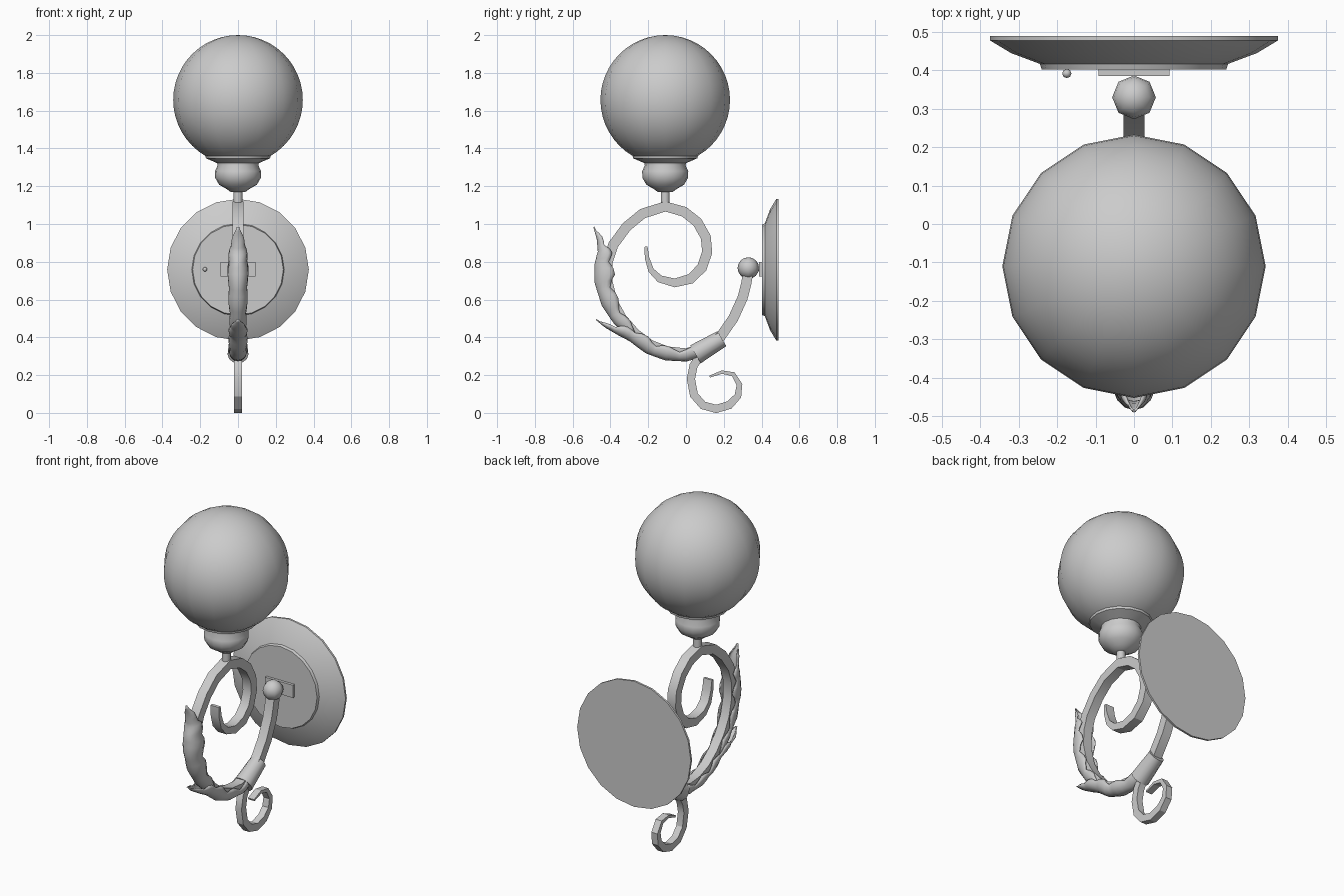
import bpy, bmesh, math
from mathutils import Vector, Matrix

cube = bpy.data.objects.get("Cube")
if cube:
    bpy.data.objects.remove(cube, do_unlink=True)

grey = bpy.data.materials.new("plain grey")
grey.use_nodes = True
grey.diffuse_color = (0.6, 0.6, 0.6, 1)
grey.node_tree.nodes["Principled BSDF"].inputs["Base Color"].default_value = (0.6, 0.6, 0.6, 1)


def finish(name, bm, angle=40):
    bmesh.ops.remove_doubles(bm, verts=bm.verts, dist=0.0002)
    bmesh.ops.recalc_face_normals(bm, faces=bm.faces)
    mesh = bpy.data.meshes.new(name)
    bm.to_mesh(mesh)
    bm.free()
    mesh.materials.append(grey)
    obj = bpy.data.objects.new(name, mesh)
    bpy.context.collection.objects.link(obj)
    bpy.ops.object.select_all(action='DESELECT')
    obj.select_set(True)
    bpy.context.view_layer.objects.active = obj
    bpy.ops.object.shade_smooth_by_angle(angle=math.radians(angle))
    return obj


def skin(bm, rings, closed):
    """Join rings of points with quads."""
    loops = [[bm.verts.new(p) for p in ring] for ring in rings]
    n = len(loops[0])
    for a, b in zip(loops, loops[1:]):
        for i in range(n if closed else n - 1):
            j = (i + 1) % n
            bm.faces.new((a[i], a[j], b[j], b[i]))
    return loops


def lathe(name, profile, sides, matrix, angle=40):
    bm = bmesh.new()
    turns = [2 * math.pi * i / sides for i in range(sides)]
    skin(bm, [[matrix @ Vector((r * math.cos(t), r * math.sin(t), h)) for t in turns]
              for r, h in profile], True)
    bmesh.ops.dissolve_degenerate(bm, edges=bm.edges, dist=0.0002)
    return finish(name, bm, angle)


def ball(name, centre, radius, segments, rings):
    bm = bmesh.new()
    bmesh.ops.create_uvsphere(bm, u_segments=segments, v_segments=rings, radius=radius,
                              matrix=Matrix.Translation(centre))
    return finish(name, bm, 60)


def frames(path):
    """Yield position and outward direction along a path in the side plane."""
    for i, p in enumerate(path):
        a, b = path[max(i - 1, 0)], path[min(i + 1, len(path) - 1)]
        t = Vector((0, b[0] - a[0], b[1] - a[1])).normalized()
        yield Vector((0, *p)), Vector((0, -t.z, t.y))


def bar(name, path, half_width, half_depth, tip, side=1):
    """Square iron bar that thins over its last few points."""
    bm = bmesh.new()
    rings = []
    for i, (p, n) in enumerate(frames(path)):
        k = min(1, tip + (1 - tip) * (len(path) - 1 - i) / 5)
        d, w = n * half_depth * k * side, Vector((half_width, 0, 0))
        rings.append([p + d + w, p + d - w, p - d - w, p - d + w])
    loops = skin(bm, rings, True)
    bm.faces.new(loops[0])
    bm.faces.new(loops[-1])
    return finish(name, bm, 30)


def leaf(name, path, widths, depths):
    """Curled shell hugging the outside of the arm, with a scalloped edge."""
    fine = []
    for i in range(len(path) - 1):
        for f in (0, 1 / 3, 2 / 3):
            fine.append([u + (v - u) * f for u, v in zip(
                (*path[i], widths[i], depths[i]), (*path[i + 1], widths[i + 1], depths[i + 1]))])
    fine.append([*path[-1], widths[-1], depths[-1]])
    bm = bmesh.new()
    rings = []
    for i, (p, n) in enumerate(frames([q[:2] for q in fine])):
        w, d = fine[i][2:]
        wave = (0, 0.5, 1, 0.7)[i % 4]
        reach = math.radians(95 + 32 * wave)
        w *= 0.92 + 0.12 * wave
        rings.append([p + n * d * math.cos(a) + Vector((w * math.sin(a), 0, 0))
                      for a in (reach * k / 5 for k in range(-5, 6))])
    skin(bm, rings, False)
    obj = finish(name, bm, 50)
    shell = obj.modifiers.new("thickness", 'SOLIDIFY')
    shell.thickness = 0.006
    return obj


# Globe, its cup and the short stem
ball("globe", (0, -0.11, 1.657), 0.343, 16, 24)
upright = Matrix.Translation((0, -0.11, 0))
lathe("globe_cup", [(0, 1.17), (0.04, 1.17), (0.06, 1.185), (0.1, 1.208), (0.121, 1.245),
                    (0.122, 1.28), (0.108, 1.31), (0.11, 1.322), (0.17, 1.348),
                    (0.173, 1.362), (0, 1.362)], 16, upright)
lathe("stem", [(0, 1.09), (0.024, 1.09), (0.024, 1.18), (0, 1.18)], 10, upright)

# Wall plate with bracket, joint ball and screw
plate_axis = Matrix.Translation((0, 0, 0.758)) @ Matrix.Rotation(-math.pi / 2, 4, 'X')
lathe("wall_plate", [(0, 0.49), (0.375, 0.49), (0.375, 0.478), (0.32, 0.445), (0.245, 0.417),
                     (0.24, 0.402), (0, 0.402)], 20, plate_axis)
bm = bmesh.new()
bmesh.ops.create_cube(bm, size=1, matrix=Matrix.Translation((0, 0.398, 0.76))
                      @ Matrix.Diagonal((0.185, 0.024, 0.075, 1)))
finish("bracket", bm)
ball("joint_ball", (0, 0.33, 0.767), 0.057, 8, 8)
ball("screw", (-0.175, 0.392, 0.76), 0.012, 8, 6)

# Main scrolled arm
arm = [(0.33, 0.75), (0.32, 0.69), (0.3, 0.61), (0.25, 0.5), (0.18, 0.4), (0.09, 0.34),
       (0, 0.315), (-0.1, 0.325), (-0.19, 0.36), (-0.27, 0.42), (-0.34, 0.5), (-0.39, 0.59),
       (-0.417, 0.7), (-0.415, 0.8), (-0.385, 0.89), (-0.315, 0.985), (-0.23, 1.055),
       (-0.11, 1.093), (-0.01, 1.065), (0.06, 1.01), (0.105, 0.93), (0.112, 0.85),
       (0.085, 0.77), (0.025, 0.71), (-0.06, 0.688), (-0.14, 0.71), (-0.185, 0.755),
       (-0.206, 0.82), (-0.212, 0.88)]
bar("arm", arm, 0.028, 0.027, 0.3)

# Small lower scroll
bar("lower_scroll", [(0.08, 0.31), (0.04, 0.25), (0.026, 0.18), (0.042, 0.095), (0.09, 0.04),
                     (0.16, 0.021), (0.23, 0.042), (0.275, 0.09), (0.283, 0.15), (0.25, 0.205),
                     (0.19, 0.216), (0.125, 0.192)], 0.02, 0.022, 0.25, -1)

# Sleeve where the scrolls meet
start, end = Vector((0, 0.05, 0.31)), Vector((0, 0.19, 0.393))
along = end - start
lathe("sleeve", [(0, 0), (0.055, 0), (0.046, along.length), (0, along.length)], 12,
      Matrix.Translation(start) @ along.to_track_quat('Z', 'X').to_matrix().to_4x4())

# Leaves wrapped round the arm, each ending in a flared tip
leaf("lower_leaf", arm[5:10] + [(-0.35, 0.445), (-0.42, 0.465), (-0.475, 0.495)],
     [0.04, 0.044, 0.046, 0.048, 0.05, 0.048, 0.035, 0.006],
     [0.04, 0.043, 0.048, 0.05, 0.05, 0.035, 0.016, 0.004])
leaf("upper_leaf", arm[9:14] + [(-0.425, 0.865), (-0.455, 0.93), (-0.487, 0.985)],
     [0.04, 0.046, 0.05, 0.054, 0.054, 0.046, 0.03, 0.006],
     [0.035, 0.05, 0.06, 0.068, 0.068, 0.044, 0.02, 0.004])
